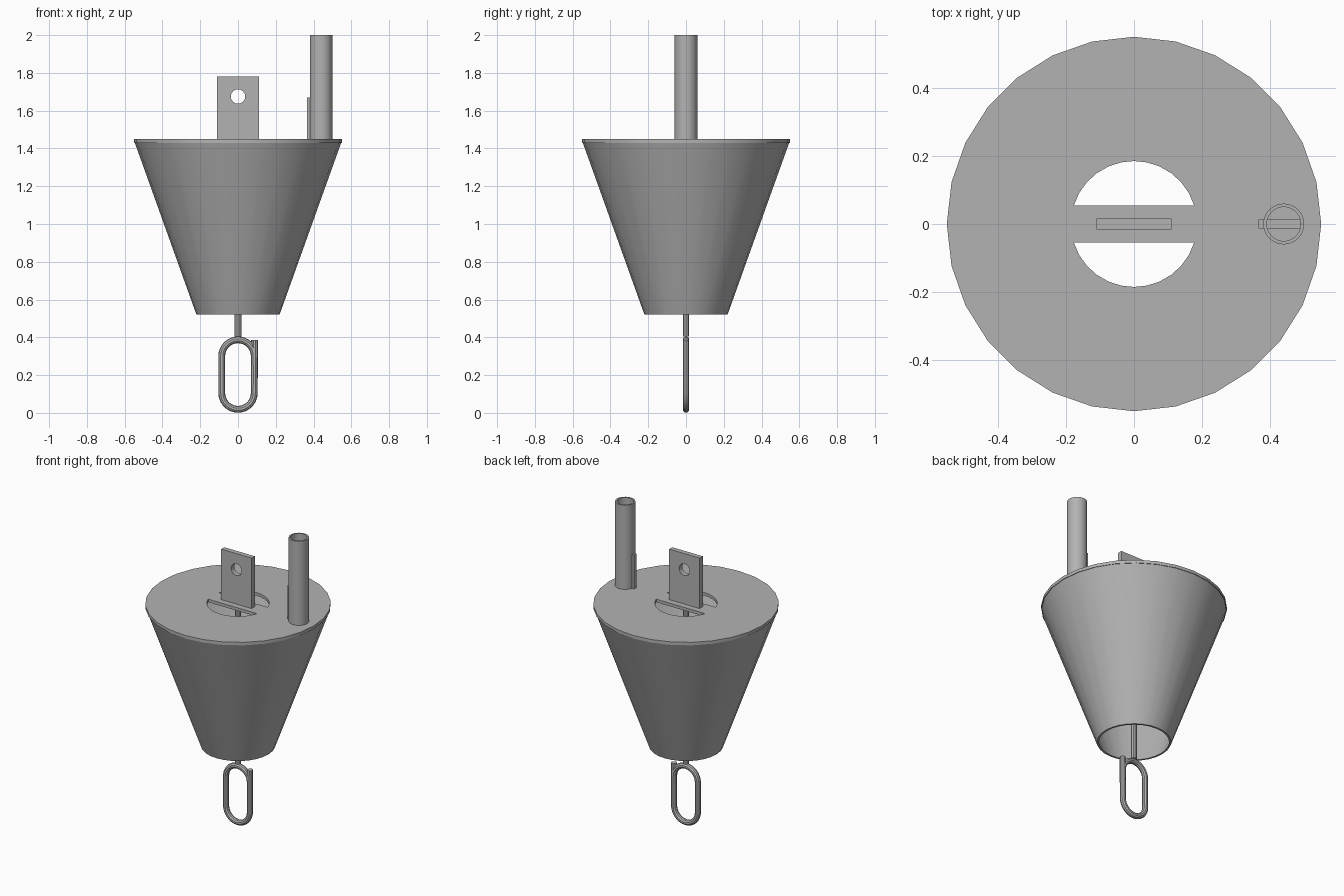
import bpy, bmesh
from math import pi, sin, cos, asin, radians
from mathutils import Matrix

if "Cube" in bpy.data.objects:
    bpy.data.objects.remove(bpy.data.objects["Cube"])

steel = bpy.data.materials.new("grey_steel")
steel.use_nodes = True
GREY = (0.45, 0.45, 0.45, 1)
steel.diffuse_color = GREY
steel.node_tree.nodes["Principled BSDF"].inputs["Base Color"].default_value = GREY


def finish(ob, smooth=True):
    bpy.context.collection.objects.link(ob)
    ob.data.materials.append(steel)
    bpy.ops.object.select_all(action='DESELECT')
    ob.select_set(True)
    bpy.context.view_layer.objects.active = ob
    if ob.type == 'CURVE':
        bpy.ops.object.convert(target='MESH')
        ob = bpy.context.object
    if smooth:
        bpy.ops.object.shade_smooth_by_angle(angle=radians(35))
    return ob


def lathe(name, profile, sides, x=0):
    """Revolve a closed (radius, z) profile about the vertical axis."""
    bm = bmesh.new()
    rings = [[bm.verts.new((x + r * cos(2 * pi * i / sides), r * sin(2 * pi * i / sides), z))
              for i in range(sides)] for r, z in profile]
    for a, b in zip(rings, rings[1:] + rings[:1]):
        for i in range(sides):
            j = (i + 1) % sides
            bm.faces.new((a[i], a[j], b[j], b[i]))
    bmesh.ops.recalc_face_normals(bm, faces=bm.faces)
    me = bpy.data.meshes.new(name)
    bm.to_mesh(me)
    bm.free()
    return finish(bpy.data.objects.new(name, me))


def box(name, x0, x1, y0, y1, z0, z1):
    bm = bmesh.new()
    place = Matrix.Translation(((x0 + x1) / 2, (y0 + y1) / 2, (z0 + z1) / 2))
    bmesh.ops.create_cube(bm, size=1, matrix=place @ Matrix.Diagonal((x1 - x0, y1 - y0, z1 - z0, 1)))
    me = bpy.data.meshes.new(name)
    bm.to_mesh(me)
    bm.free()
    return finish(bpy.data.objects.new(name, me), False)


def add_loop(cu, pts, cyclic=True):
    sp = cu.splines.new('POLY')
    sp.points.add(len(pts) - 1)
    for p, co in zip(sp.points, pts):
        p.co = (*co, 0, 1)
    sp.use_cyclic_u = cyclic


def arc(r, a0, a1, n, cx=0, cy=0):
    return [(cx + r * cos(a0 + (a1 - a0) * i / n), cy + r * sin(a0 + (a1 - a0) * i / n))
            for i in range(n + 1)]


def plate(name, loops, thickness, location, upright=False):
    """Flat plate from an outline and the holes inside it."""
    cu = bpy.data.curves.new(name, 'CURVE')
    cu.dimensions, cu.fill_mode, cu.extrude = '2D', 'BOTH', thickness / 2
    for pts in loops:
        add_loop(cu, pts)
    ob = bpy.data.objects.new(name, cu)
    ob.location = location
    ob.rotation_euler.x = pi / 2 if upright else 0
    return finish(ob)


# Hollow tapered body
lathe("cone_shell", [(0.22, 0.52), (0.547, 1.432), (0.535, 1.432), (0.208, 0.52)], 28)

# Lid with two D-shaped openings that leave a crossbar
SIDES = 28
a = asin(0.055 / 0.185)
plate("lid", [arc(0.55, 0, 2 * pi * (SIDES - 1) / SIDES, SIDES - 1),
              arc(0.185, a, pi - a, 12), arc(0.185, pi + a, 2 * pi - a, 12)],
      0.02, (0, 0, 1.44))

# Lifting lug with an eye
plate("lifting_lug", [[(-0.11, -0.165), (0.11, -0.165), (0.11, 0.165), (-0.11, 0.165)],
                      arc(0.038, 0, 2 * pi * 23 / 24, 23, 0, 0.06)],
      0.032, (0, 0, 1.615), True)

# Open tube on the lid, with a flat blade passing through its wall
lathe("tube", [(0.06, 1.45), (0.06, 2.0), (0.05, 2.0), (0.05, 1.45)], 32, 0.44)
box("tube_blade", 0.366, 0.489, -0.013, 0.013, 1.45, 1.67)


def bar(name, pts, radius):
    """Round bar along a path in the x-z plane."""
    cu = bpy.data.curves.new(name, 'CURVE')
    cu.dimensions, cu.bevel_depth, cu.bevel_resolution = '3D', radius, 3
    cu.use_fill_caps = True
    add_loop(cu, pts, False)
    ob = bpy.data.objects.new(name, cu)
    ob.rotation_euler.x = pi / 2
    return finish(ob)


# Central rod hanging from the crossbar
bar("centre_rod", [(0, 0.405), (0, 1.435)], 0.018)

# Bent link: free end beside the top, round the bottom and back over
R = 0.086
bar("bottom_link", [(R + 0.002, 0.385)] + arc(R, 0, -pi, 16, 0, 0.105)
    + arc(R, pi, 0, 16, 0, 0.301) + [(R, 0.25)], 0.018)
